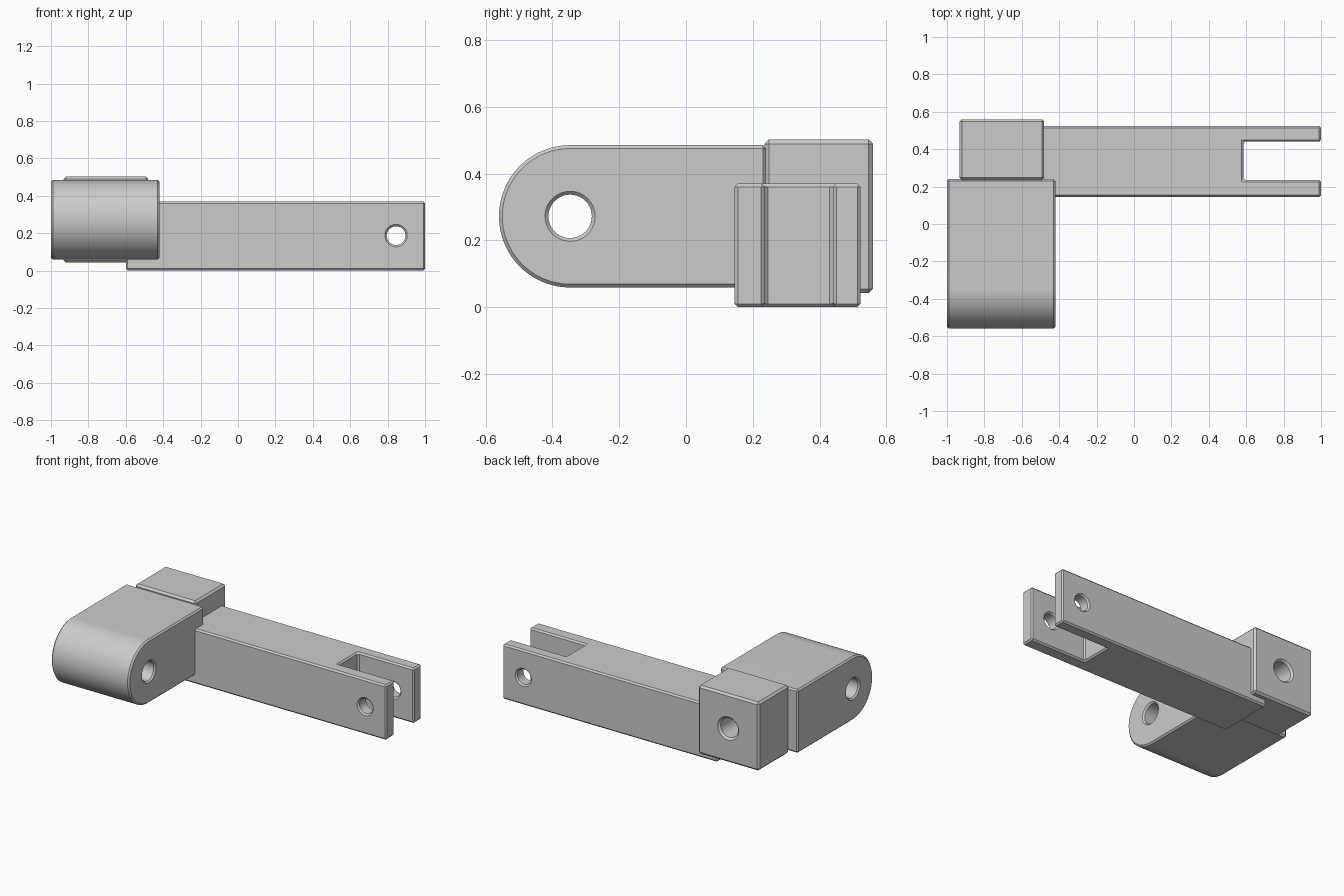
import bpy, bmesh, math
from mathutils import Matrix, Vector

cube = bpy.data.objects.get("Cube")
if cube:
    bpy.data.objects.remove(cube, do_unlink=True)

grey = bpy.data.materials.new("plain_grey")
grey.use_nodes = True
colour = (0.6, 0.6, 0.6, 1)
grey.diffuse_color = colour
grey.node_tree.nodes["Principled BSDF"].inputs["Base Color"].default_value = colour


def make_object(name, bm):
    bmesh.ops.recalc_face_normals(bm, faces=bm.faces[:])
    mesh = bpy.data.meshes.new(name)
    bm.to_mesh(mesh)
    bm.free()
    mesh.materials.append(grey)
    obj = bpy.data.objects.new(name, mesh)
    bpy.context.collection.objects.link(obj)
    return obj


def box(name, low, high):
    low, high = Vector(low), Vector(high)
    bm = bmesh.new()
    matrix = Matrix.Translation((low + high) / 2) @ Matrix.Diagonal((*(high - low), 1))
    bmesh.ops.create_cube(bm, size=1, matrix=matrix)
    return make_object(name, bm)


def rod(name, centre, radius, length, axis):
    turn = Matrix.Rotation(math.pi / 2, 4, "Y" if axis == "X" else "X")
    bm = bmesh.new()
    bmesh.ops.create_cone(bm, cap_ends=True, segments=40, radius1=radius, radius2=radius,
                          depth=length, matrix=Matrix.Translation(centre) @ turn)
    return make_object(name, bm)


def finish(obj, cutters, width):
    """Cut the openings, chamfer the edges and shade by angle."""
    bpy.ops.object.select_all(action="DESELECT")
    bpy.context.view_layer.objects.active = obj
    obj.select_set(True)
    for cutter in cutters:
        cut = obj.modifiers.new("cut", "BOOLEAN")
        cut.operation = "DIFFERENCE"
        cut.solver = "EXACT"
        cut.object = cutter
        bpy.ops.object.modifier_apply(modifier=cut.name)
        bpy.data.objects.remove(cutter, do_unlink=True)
    chamfer = obj.modifiers.new("chamfer", "BEVEL")
    chamfer.width = width
    chamfer.segments = 1
    chamfer.limit_method = "ANGLE"
    chamfer.angle_limit = math.radians(40)
    chamfer.use_clamp_overlap = False
    bpy.ops.object.modifier_apply(modifier=chamfer.name)
    bpy.ops.object.shade_smooth_by_angle(angle=math.radians(25))


# Long arm with a forked end and a pin hole through both prongs
arm = box("forked_arm", (-0.6, 0.145, 0), (1, 0.523, 0.37))
finish(arm, [
    box("slot_cutter", (0.585, 0.235, -0.2), (1.2, 0.44, 0.6)),
    rod("pin_cutter", (0.845, 0.33, 0.187), 0.05, 1, "Y"),
], 0.01)

# Connecting block with a blind hole in its back
block = box("connecting_block", (-0.933, 0.235, 0.042), (-0.48, 0.56, 0.502))
finish(block, [rod("socket_cutter", (-0.706, 0.56, 0.272), 0.065, 0.6, "Y")], 0.013)

# Broad lug with a half-round front, extruded sideways
radius, front_y, mid_z = 0.213, -0.347, 0.272
profile = [(0.24, mid_z + radius)]
for i in range(49):
    a = math.pi / 2 + math.pi * i / 48
    profile.append((front_y + radius * math.cos(a), mid_z + radius * math.sin(a)))
profile.append((0.24, mid_z - radius))
bm = bmesh.new()
side = bm.faces.new([bm.verts.new((-1, y, z)) for y, z in profile])
made = bmesh.ops.extrude_face_region(bm, geom=[side], use_keep_orig=True)
bmesh.ops.translate(bm, vec=(0.58, 0, 0),
                    verts=[v for v in made["geom"] if isinstance(v, bmesh.types.BMVert)])
lug = make_object("rounded_lug", bm)
finish(lug, [rod("lug_cutter", (-0.71, front_y, mid_z), 0.065, 1, "X")], 0.01)
